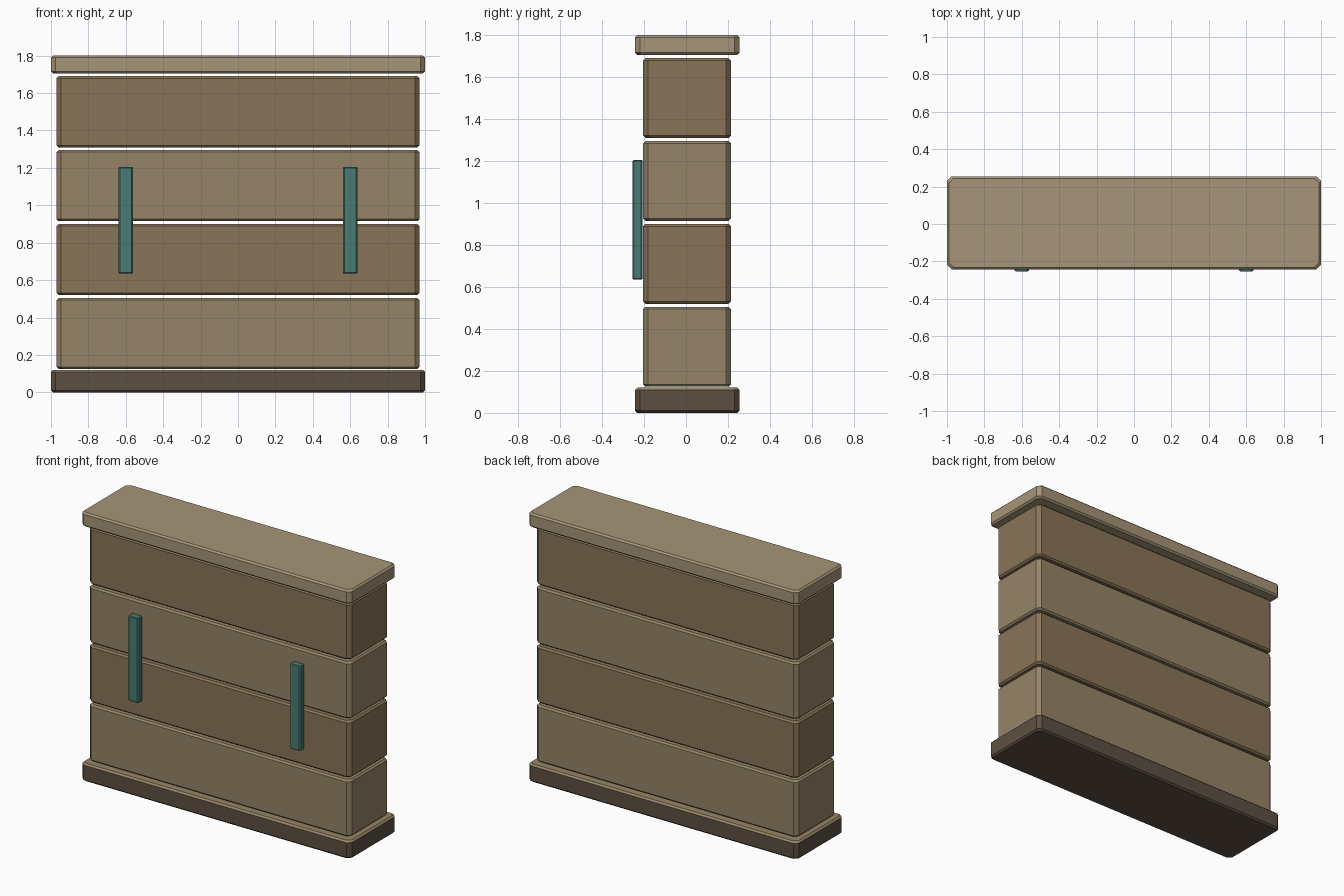
import bpy
import bmesh

if "Cube" in bpy.data.objects:
    bpy.data.objects.remove(bpy.data.objects["Cube"])


def material(name, rgb):
    m = bpy.data.materials.new(name)
    # sRGB tone to linear
    m.diffuse_color = [((c / 255 + 0.055) / 1.055) ** 2.4 for c in rgb] + [1]
    m.use_nodes = True
    m.node_tree.nodes["Principled BSDF"].inputs["Base Color"].default_value = m.diffuse_color
    return m


def ring(bm, x0, x1, y0, y1, c, z):
    """Rectangle with cut corners at height z."""
    pts = [(x0 + c, y0), (x1 - c, y0), (x1, y0 + c), (x1, y1 - c),
           (x1 - c, y1), (x0 + c, y1), (x0, y1 - c), (x0, y0 + c)]
    return [bm.verts.new((x, y, z)) for x, y in pts]


def slab(name, xs, ys, zs, corner, edge, mats):
    """Block with cut vertical corners and a smaller chamfer at top and bottom."""
    bm = bmesh.new()
    (x0, x1), (y0, y1), (z0, z1) = xs, ys, zs
    rings = []
    for z, i in ((z0, edge), (z0 + edge, 0), (z1 - edge, 0), (z1, edge)):
        rings.append(ring(bm, x0 + i, x1 - i, y0 + i, y1 - i, corner, z))
    for a, b in zip(rings, rings[1:]):
        for k in range(8):
            n = (k + 1) % 8
            bm.faces.new((a[k], a[n], b[n], b[k]))
    bm.faces.new(rings[0][::-1])
    bm.faces.new(rings[-1])
    bm.normal_update()
    if len(mats) > 1:  # second colour on upward faces
        for f in bm.faces:
            f.material_index = int(f.normal.z > 0.3)
    me = bpy.data.meshes.new(name)
    bm.to_mesh(me)
    bm.free()
    for m in mats:
        me.materials.append(m)
    ob = bpy.data.objects.new(name, me)
    bpy.context.collection.objects.link(ob)
    return ob


light = material("light_stone", (150, 133, 103))
dark = material("dark_stone", (137, 116, 88))
cap_mat = material("cap_stone", (166, 149, 120))
base_mat = material("base_stone", (93, 80, 66))
teal = material("teal", (74, 124, 116))

# Base plinth and top cap
slab("base", (-1, 1), (-0.243, 0.255), (0, 0.12), 0.024, 0.011, [base_mat, light])
slab("cap", (-1, 1), (-0.243, 0.255), (1.705, 1.8), 0.024, 0.011, [cap_mat])

# Four stacked courses with thin gaps
for i in range(4):
    z = 0.125 + 0.395 * i
    slab(f"course_{i + 1}", (-0.97, 0.97), (-0.204, 0.214), (z, z + 0.38),
         0.024, 0.011, [dark if i % 2 else light])

# Pair of strips on the front
for side, x in (("left", -0.6), ("right", 0.6)):
    slab(f"{side}_strip", (x - 0.039, x + 0.039), (-0.255, -0.207),
         (0.635, 1.205), 0.008, 0.005, [teal])
